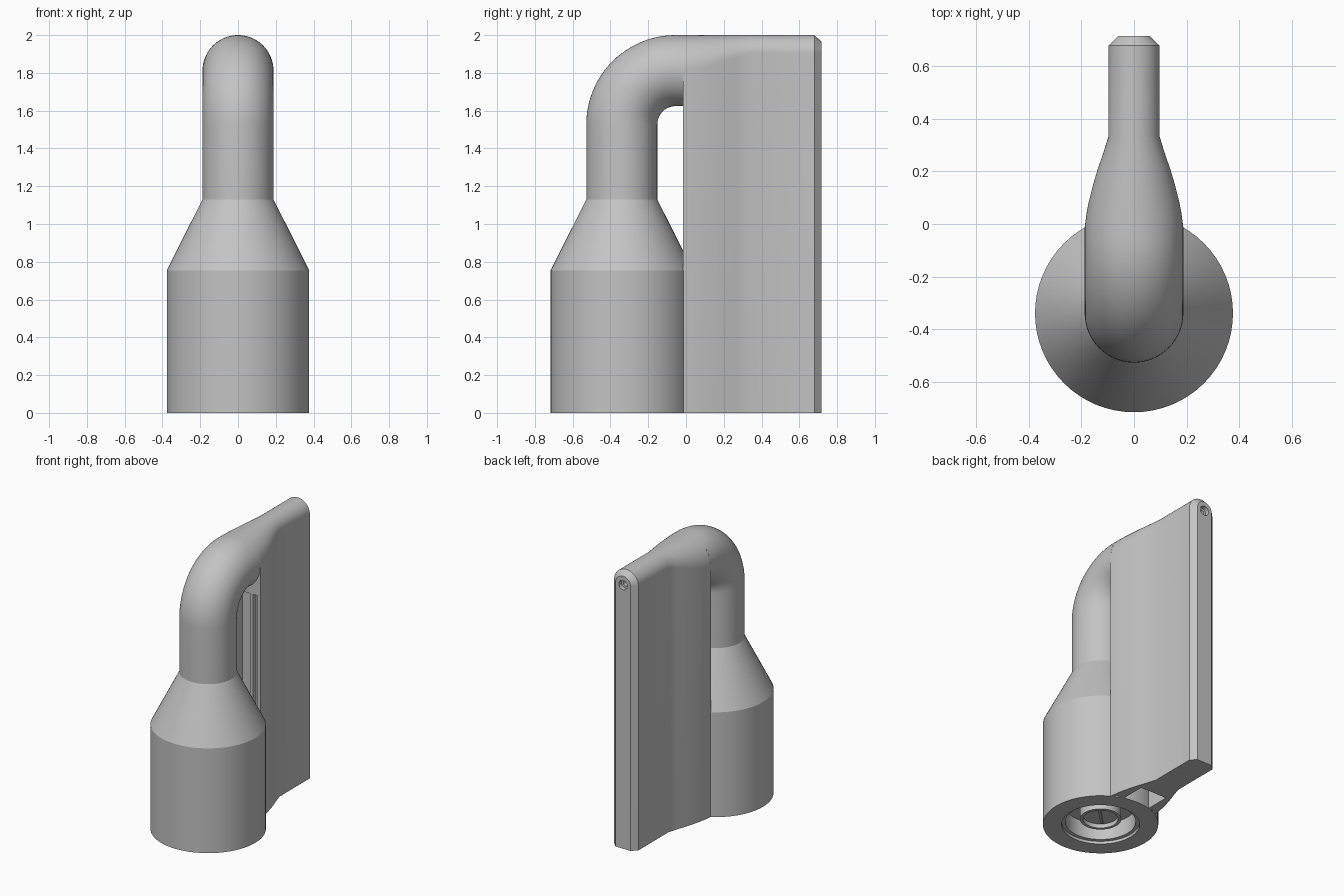
import bpy, bmesh
from math import sin, cos, pi
from mathutils import Vector, Matrix

cube = bpy.data.objects.get("Cube")
if cube:
    bpy.data.objects.remove(cube)

grey = bpy.data.materials.new("plain grey")
grey.use_nodes = True
grey.diffuse_color = (0.55, 0.55, 0.55, 1)
grey.node_tree.nodes["Principled BSDF"].inputs["Base Color"].default_value = grey.diffuse_color

AXIS_Y = -0.34     # centre line of the upright body
FRONT = -0.015     # front plane of the fin
TUBE = 0.188       # neck radius
SIDES = 64


def finish(bm, name):
    bmesh.ops.recalc_face_normals(bm, faces=bm.faces)
    mesh = bpy.data.meshes.new(name)
    bm.to_mesh(mesh)
    bm.free()
    mesh.materials.append(grey)
    obj = bpy.data.objects.new(name, mesh)
    bpy.context.collection.objects.link(obj)
    return obj


def activate(obj):
    bpy.ops.object.select_all(action="DESELECT")
    obj.select_set(True)
    bpy.context.view_layer.objects.active = obj


def smooth(obj):
    activate(obj)
    bpy.ops.object.shade_smooth_by_angle(angle=pi / 7)


def loft(name, sections):
    """Skin a list of equal-length closed outlines and cap both ends."""
    bm = bmesh.new()
    loops = [[bm.verts.new(p) for p in s] for s in sections]
    n = len(loops[0])
    for a, b in zip(loops, loops[1:]):
        for i in range(n):
            j = (i + 1) % n
            bm.faces.new((a[i], a[j], b[j], b[i]))
    bm.faces.new(loops[0])
    bm.faces.new(loops[-1])
    return finish(bm, name)


def ring(centre, radius, tilt=0.0):
    """Circle facing up, tilted toward +y by the given angle."""
    forward = Vector((0, cos(tilt), -sin(tilt)))
    return [Vector(centre) + radius * (Vector((1, 0, 0)) * cos(t) + forward * sin(t))
            for t in (2 * pi * i / SIDES for i in range(SIDES))]


def arch(y, half, top):
    """Upright outline with straight sides and a round top."""
    steps = 32
    pts = [(half, y, 0)]
    pts += [(half * cos(pi * i / steps), y, top - half + half * sin(pi * i / steps))
            for i in range(steps + 1)]
    return pts + [(-half, y, 0)]


def box(bm, x0, x1, y0, y1, z0, z1):
    size = Matrix.Diagonal((x1 - x0, y1 - y0, z1 - z0, 1))
    mid = Matrix.Translation(((x0 + x1) / 2, (y0 + y1) / 2, (z0 + z1) / 2))
    bmesh.ops.create_cube(bm, size=1, matrix=mid @ size)


def cylinder(bm, radius, depth, matrix):
    bmesh.ops.create_cone(bm, cap_ends=True, segments=32, radius1=radius,
                          radius2=radius, depth=depth, matrix=matrix)


def cut(target, bm, name):
    cutter = finish(bm, name)
    cutter.hide_render = True
    mod = target.modifiers.new("cut", "BOOLEAN")
    mod.operation = "DIFFERENCE"
    mod.solver = "EXACT"
    mod.object = cutter
    activate(target)
    bpy.ops.object.modifier_apply(modifier=mod.name)
    bpy.data.objects.remove(cutter)


# Body: stepped socket underneath, wide barrel, cone, neck and bend
profile = [(0.08, 0.07), (0.115, 0.07), (0.115, 0.04), (0.135, 0.04), (0.135, 0.14),
           (0.23, 0.14), (0.23, 0.02), (0.255, 0.02), (0.255, 0),
           (0.377, 0), (0.377, 0.755), (TUBE, 1.13)]
sections = [ring((0, AXIS_Y, z), r) for r, z in profile]
bend_y, bend_z, bend_r = -0.055, 1.527, 0.285
for i in range(25):
    a = pi / 2 * i / 24
    sections.append(ring((0, bend_y - bend_r * cos(a), bend_z + bend_r * sin(a)), TUBE, a))
sections.append(ring((0, FRONT + 0.005, bend_z + bend_r), TUBE, pi / 2))
smooth(loft("body", sections))

# Slot bar across the socket hub
bm = bmesh.new()
box(bm, -0.08, 0.08, -0.008, 0.008, 0.055, 0.075)
bmesh.ops.rotate(bm, verts=bm.verts, matrix=Matrix.Rotation(pi / 4, 3, "Z"))
bmesh.ops.translate(bm, verts=bm.verts, vec=(0, AXIS_Y, 0))
finish(bm, "hub_bar")

# Fin: arched sections narrowing toward the back, with a chamfered end
widths = [(FRONT, 0.188), (0.04, 0.181), (0.09, 0.171), (0.15, 0.156), (0.21, 0.138),
          (0.27, 0.117), (0.335, 0.097), (0.68, 0.097)]
fin = loft("fin", [arch(y, w, 2.0) for y, w in widths] + [arch(0.717, 0.06, 1.965)])

# Channel and two narrow grooves in the front of the fin
bm = bmesh.new()
box(bm, -0.105, 0.105, -0.1, 0.2, -0.1, 1.6)
for s in (-1, 1):
    box(bm, *sorted((s * 0.13, s * 0.165)), -0.1, 0.02, -0.1, 1.6)
cut(fin, bm, "channel_cutter")

# Stepped screw hole in the back of the fin
turn = Matrix.Rotation(pi / 2, 4, "X")
for radius, depth in ((0.034, 0.06), (0.018, 0.16)):
    bm = bmesh.new()
    cylinder(bm, radius, depth, Matrix.Translation((0, 0.717, 1.9)) @ turn)
    cut(fin, bm, "hole_cutter")
smooth(fin)
